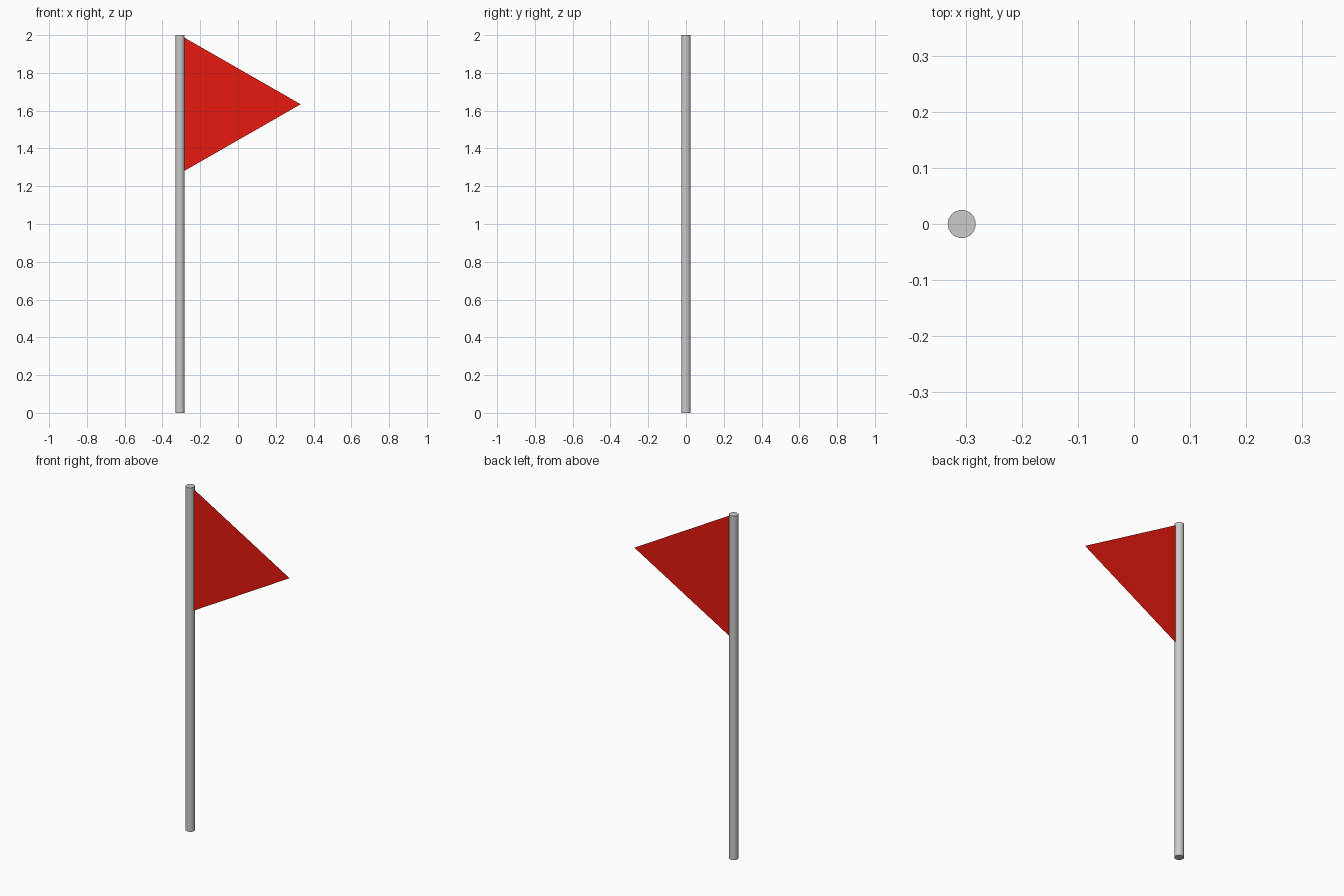
import bpy
import bmesh

if "Cube" in bpy.data.objects:
    bpy.data.objects.remove(bpy.data.objects["Cube"])

POLE_X, POLE_R, HEIGHT = -0.307, 0.025, 2.0
TIP_X, MID_Z, HALF = 0.332, 1.634, 0.366

# Pole: capped cylinder standing on the ground
bpy.ops.mesh.primitive_cylinder_add(vertices=32, radius=POLE_R, depth=HEIGHT,
                                    location=(POLE_X, 0, HEIGHT / 2))
pole = bpy.context.object
pole.name = "pole"
bpy.ops.object.shade_smooth_by_angle()

# Pennant: single flat triangle whose base is held in the pole
bm = bmesh.new()
corners = [(POLE_X, 0, MID_Z - HALF), (TIP_X, 0, MID_Z), (POLE_X, 0, MID_Z + HALF)]
bm.faces.new([bm.verts.new(c) for c in corners])
mesh = bpy.data.meshes.new("pennant")
bm.to_mesh(mesh)
bm.free()
pennant = bpy.data.objects.new("pennant", mesh)
bpy.context.collection.objects.link(pennant)

# Red cloth
red = bpy.data.materials.new("red_cloth")
red.diffuse_color = (0.8, 0.01, 0.005, 1)
red.use_nodes = True
red.node_tree.nodes["Principled BSDF"].inputs["Base Color"].default_value = red.diffuse_color
mesh.materials.append(red)
